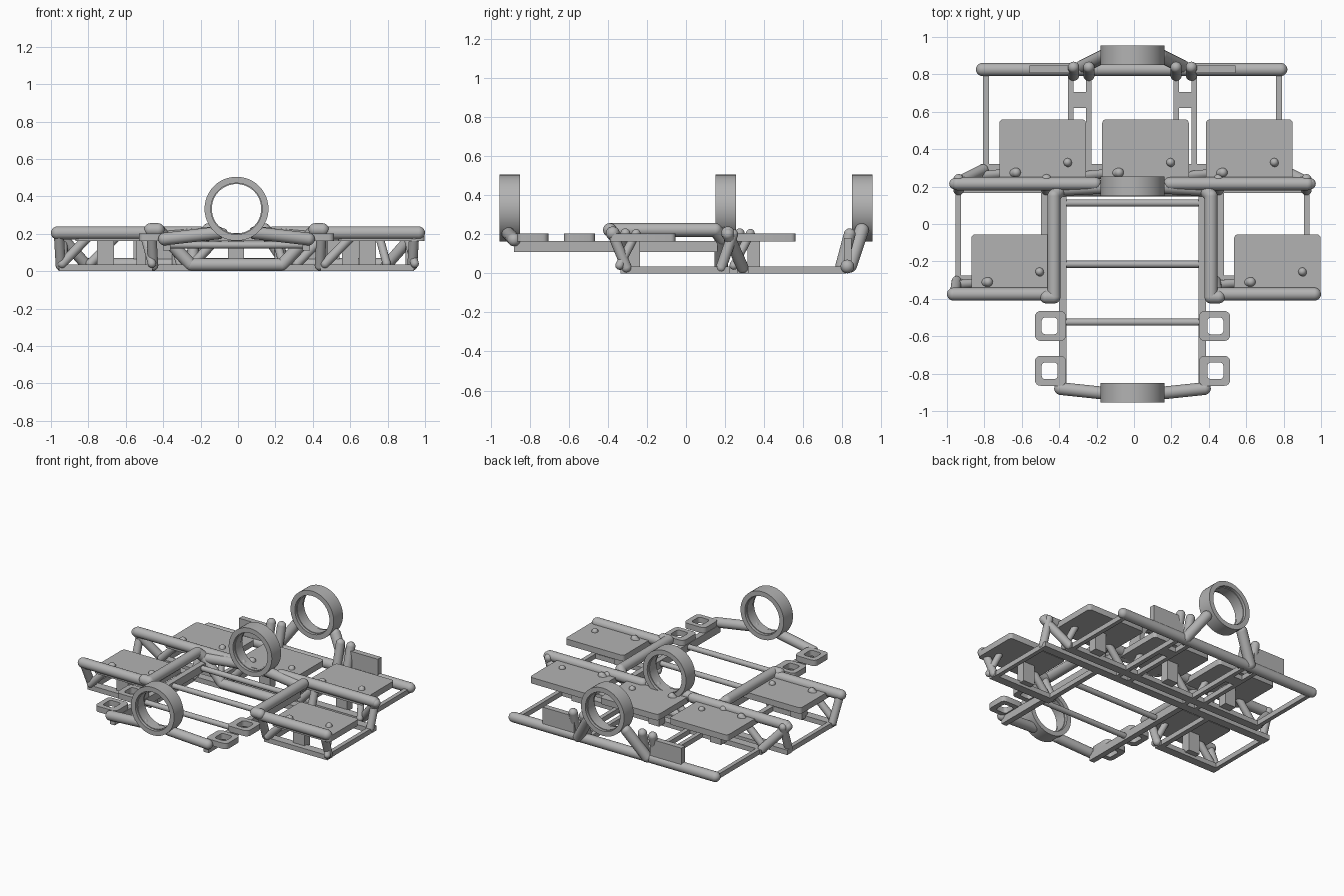
import bpy, bmesh, math
from mathutils import Vector

if "Cube" in bpy.data.objects:
    bpy.data.objects.remove(bpy.data.objects["Cube"])

grey = bpy.data.materials.new("mid grey")
grey.use_nodes = True
tone = (0.45, 0.45, 0.45, 1)
grey.diffuse_color = tone
grey.node_tree.nodes["Principled BSDF"].inputs["Base Color"].default_value = tone
CX = -0.008   # symmetry plane of the frame


def finish(name, bm, smooth=True):
    bmesh.ops.recalc_face_normals(bm, faces=bm.faces)
    mesh = bpy.data.meshes.new(name)
    bm.to_mesh(mesh)
    bm.free()
    mesh.materials.append(grey)
    ob = bpy.data.objects.new(name, mesh)
    bpy.context.collection.objects.link(ob)
    if smooth:
        bpy.ops.object.select_all(action='DESELECT')
        ob.select_set(True)
        bpy.context.view_layer.objects.active = ob
        bpy.ops.object.shade_smooth_by_angle()
    return ob


def box(name, x0, x1, y0, y1, z0, z1):
    bm = bmesh.new()
    bmesh.ops.create_cube(bm, size=1)
    for v in bm.verts:
        v.co = Vector(((x0 + x1) / 2 + v.co.x * (x1 - x0),
                       (y0 + y1) / 2 + v.co.y * (y1 - y0),
                       (z0 + z1) / 2 + v.co.z * (z1 - z0)))
    return finish(name, bm, False)


def tube(name, points, r):
    """Round bar through the points, with ball joints and ball ends."""
    bm = bmesh.new()
    pts = [Vector(p) for p in points]
    for a, b in zip(pts, pts[1:]):
        d = b - a
        turn = d.to_track_quat('Z', 'Y').to_matrix().to_4x4()
        turn.translation = (a + b) / 2
        bmesh.ops.create_cone(bm, segments=20, radius1=r, radius2=r,
                              depth=d.length, matrix=turn)
    for p in pts:
        ball = bmesh.ops.create_uvsphere(bm, u_segments=20, v_segments=10, radius=r)
        bmesh.ops.translate(bm, verts=ball['verts'], vec=p)
    return finish(name, bm)


def mirrored(name, points, r):
    for side, s in (("right", -1), ("left", 1)):
        tube(f"{name}_{side}", [(CX + s * x, y, z) for x, y, z in points], r)


def mirrored_box(name, x0, x1, *rest):
    box(name + "_right", CX - x1, CX - x0, *rest)
    box(name + "_left", CX + x0, CX + x1, *rest)


def rounded(x0, x1, y0, y1, r):
    """Outline of a rectangle with rounded corners."""
    out = []
    for i, (cx, cy) in enumerate(((x1 - r, y1 - r), (x0 + r, y1 - r),
                                  (x0 + r, y0 + r), (x1 - r, y0 + r))):
        for k in range(5):
            a = math.pi / 2 * (i + k / 4)
            out.append((cx + r * math.cos(a), cy + r * math.sin(a)))
    return out


def plate(name, outline, z0, z1, hole=None):
    bm = bmesh.new()
    n = len(outline)
    loops = [[bm.verts.new((x, y, z)) for x, y in line]
             for line in ([outline, hole] if hole else [outline]) for z in (z0, z1)]
    def bridge(a, b):
        for i in range(n):
            j = (i + 1) % n
            bm.faces.new((a[i], a[j], b[j], b[i]))
    bridge(loops[0], loops[1])
    if hole:
        bridge(loops[2], loops[3])
        bridge(loops[0], loops[2])
        bridge(loops[1], loops[3])
    else:
        bm.faces.new(loops[0])
        bm.faces.new(loops[1])
    return finish(name, bm)


def ring(name, y0, y1):
    """Hoop with its axis along y and a small inner lip."""
    bm = bmesh.new()
    profile = [(0.171, y0), (0.171, y1), (0.137, y1), (0.137, y1 - 0.02),
               (0.132, y1 - 0.02), (0.132, y0 + 0.02), (0.137, y0 + 0.02), (0.137, y0)]
    steps = 48
    rows = [[bm.verts.new((CX + r * math.cos(2 * math.pi * i / steps), y,
                           0.334 + r * math.sin(2 * math.pi * i / steps)))
             for r, y in profile] for i in range(steps)]
    for i in range(steps):
        a, b = rows[i], rows[(i + 1) % steps]
        for k in range(len(profile)):
            m = (k + 1) % len(profile)
            bm.faces.new((a[k], a[m], b[m], b[k]))
    finish(name, bm)


# Hoops
for name, y in (("front", -0.955), ("middle", 0.15), ("rear", 0.85)):
    ring(name + "_ring", y, y + 0.105)

# Hoop supports
mirrored("front_ring_arm", [(0.385, -0.88, 0.172), (0.1, -0.91, 0.205)], 0.034)
mirrored("rear_ring_post", [(0.27, 0.84, 0.04), (0.15, 0.90, 0.22)], 0.036)
mirrored("long_side_tube", [(0.46, -0.39, 0.222), (0.42, -0.39, 0.222),
                            (0.42, 0.15, 0.222), (0.385, 0.185, 0.18),
                            (0.1, 0.2, 0.205)], 0.035)
mirrored("middle_diagonal", [(0.38, 0.18, 0.18), (0.25, 0.18, 0.04)], 0.034)
tube("middle_low_tube", [(-0.25, 0.18, 0.035), (0.235, 0.18, 0.035)], 0.034)

# Central ladder
mirrored_box("ladder_rail", 0.352, 0.392, -0.88, 0.16, 0.11, 0.165)
for i, y in enumerate((-0.525, -0.215, 0.112)):
    tube(f"ladder_rung_{i + 1}", [(CX - 0.36, y, 0.14), (CX + 0.36, y, 0.14)], 0.019)

# Slotted side brackets
for end, y in (("front", -0.865), ("rear", -0.625)):
    for side, s in (("right", -1), ("left", 1)):
        xs = sorted((CX + s * 0.355, CX + s * 0.522))
        hs = sorted((CX + s * 0.40, CX + s * 0.486))
        plate(f"{end}_bracket_{side}", rounded(*xs, y, y + 0.16, 0.03), 0.162, 0.203,
              rounded(*hs, y + 0.035, y + 0.125, 0.02))

# Seat pads
pads = (("front_right", -0.87, -0.39), ("front_left", 0.535, -0.39),
        ("middle_right", -0.72, 0.195), ("middle_centre", -0.17, 0.195),
        ("middle_left", 0.385, 0.195))
for name, x, y in pads:
    depth = 0.335 if y < 0 else 0.365
    plate(name + "_seat", rounded(x, x + 0.463, y, y + depth, 0.022), 0.162, 0.205)

# Seat front tubes
for side, a, b in (("right", -0.965, -0.44), ("left", 0.43, 0.965)):
    tube("front_seat_tube_" + side, [(a, -0.375, 0.205), (b, -0.375, 0.205)], 0.035)
mirrored("middle_seat_tube", [(0.935, 0.215, 0.205), (0.2, 0.215, 0.205)], 0.035)
tube("rear_tube", [(-0.81, 0.826, 0.035), (0.785, 0.826, 0.035)], 0.035)

# Bottom frame
mirrored_box("front_low_bar", 0.45, 0.95, -0.335, -0.275, 0, 0.035)
box("middle_low_bar", -0.96, 0.94, 0.165, 0.225, 0, 0.035)
box("middle_rear_low_bar", -0.82, 0.80, 0.26, 0.32, 0, 0.035)
mirrored_box("outer_front_rail", 0.917, 0.947, -0.3, 0.2, 0, 0.035)
mirrored_box("inner_front_rail", 0.455, 0.49, -0.3, 0.2, 0, 0.035)
mirrored_box("outer_rear_rail", 0.768, 0.798, 0.28, 0.82, 0, 0.035)
for i, x in enumerate((0.218, 0.315)):
    mirrored_box(f"inner_rear_rail_{i + 1}", x, x + 0.03, 0.17, 0.82, 0, 0.035)
mirrored_box("rear_rail_tie", 0.22, 0.34, 0.62, 0.705, 0, 0.035)

# Upright posts and braces under the seats
for i, x in enumerate((0.455, 0.95)):
    mirrored(f"front_leg_{i + 1}", [(x, -0.375, 0.2), (x - 0.01, -0.305, 0.03)], 0.027)
mirrored("middle_end_leg", [(0.95, 0.215, 0.2), (0.80, 0.29, 0.03)], 0.03)
mirrored("middle_front_leg", [(0.93, 0.24, 0.2), (0.93, 0.18, 0.03)], 0.027)
mirrored("middle_inner_leg", [(0.46, 0.24, 0.2), (0.46, 0.18, 0.03)], 0.027)
mirrored_box("front_support", 0.655, 0.745, -0.3, -0.235, 0.02, 0.17)
for name, x in (("right", -0.5), ("centre", -0.01), ("left", 0.6)):
    box("middle_support_" + name, x - 0.043, x + 0.043, 0.315, 0.38, 0.02, 0.17)
for name, x, y in pads:
    tube(name + "_long_brace", [(x - 0.07, y + 0.065, 0.04), (x + 0.09, y + 0.08, 0.205)], 0.025)
    tube(name + "_short_brace", [(x + 0.41, y + 0.05, 0.04), (x + 0.365, y + 0.135, 0.205)], 0.022)

# Rear upright plates and pegs
mirrored_box("rear_plate", 0.3, 0.55, 0.808, 0.848, 0.03, 0.18)
for i, x in enumerate((0.233, 0.315)):
    mirrored(f"rear_peg_{i + 1}", [(x, 0.795, 0.04), (x, 0.838, 0.2)], 0.03)
